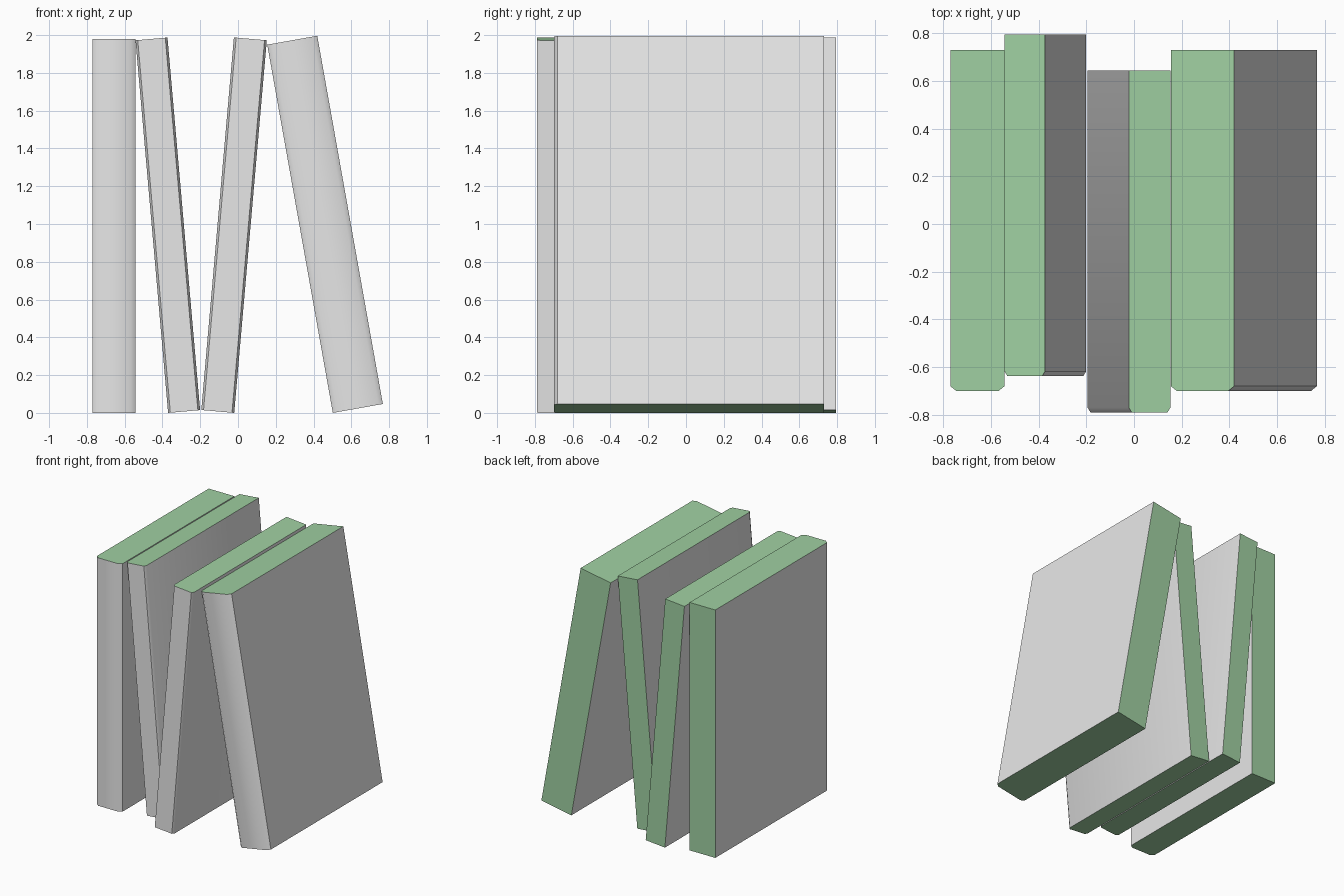
import bpy, bmesh, math

cube = bpy.data.objects.get("Cube")
if cube:
    bpy.data.objects.remove(cube, do_unlink=True)


def make_material(name, color):
    mat = bpy.data.materials.new(name)
    mat.use_nodes = True
    mat.diffuse_color = (*color, 1)
    mat.node_tree.nodes["Principled BSDF"].inputs["Base Color"].default_value = (*color, 1)
    return mat


COVER = make_material("cover_grey", (0.8, 0.8, 0.8))
PAGES = make_material("page_green", (0.35, 0.63, 0.36))
HEIGHT = 1.98


def book(name, x, left, right, front, back, chamfer, lean):
    """Book pivoting on its bottom corner at x; the spine has chamfered edges."""
    cx, cy = chamfer
    outline = [(left, back), (left, front + cy), (left + cx, front),
               (right - cx, front), (right, front + cy), (right, back)]
    bm = bmesh.new()
    base = bm.faces.new([bm.verts.new((px, py, 0)) for px, py in outline])
    top = bmesh.ops.extrude_face_region(bm, geom=[base])
    bmesh.ops.translate(bm, vec=(0, 0, HEIGHT),
                        verts=[v for v in top["geom"] if isinstance(v, bmesh.types.BMVert)])
    bmesh.ops.recalc_face_normals(bm, faces=bm.faces)
    # Page colour on top, bottom and back; cover colour on spine and sides
    for f in bm.faces:
        f.material_index = int(abs(f.normal.z) > 0.9 or f.normal.y > 0.9)
    mesh = bpy.data.meshes.new(name)
    bm.to_mesh(mesh)
    bm.free()
    mesh.materials.append(COVER)
    mesh.materials.append(PAGES)
    ob = bpy.data.objects.new(name, mesh)
    bpy.context.collection.objects.link(ob)
    ob.location.x = x
    ob.rotation_euler.y = math.radians(lean)
    bpy.ops.object.select_all(action="DESELECT")
    ob.select_set(True)
    bpy.context.view_layer.objects.active = ob
    bpy.ops.object.shade_smooth_by_angle(angle=math.radians(45))


THICK = (0.025, 0.02)   # spine chamfer of the thick books
THIN = (0.012, 0.02)    # spine chamfer of the thin books

book("upright_book", -0.77, 0, 0.227, -0.70, 0.73, THICK, 0)
book("left_leaning_book", -0.37, 0, 0.17, -0.638, 0.795, THIN, -5)
book("right_leaning_book", -0.02, -0.175, 0, -0.79, 0.643, THIN, 5)
book("thick_leaning_book", 0.502, 0, 0.269, -0.70, 0.73, THICK, -10.1)
